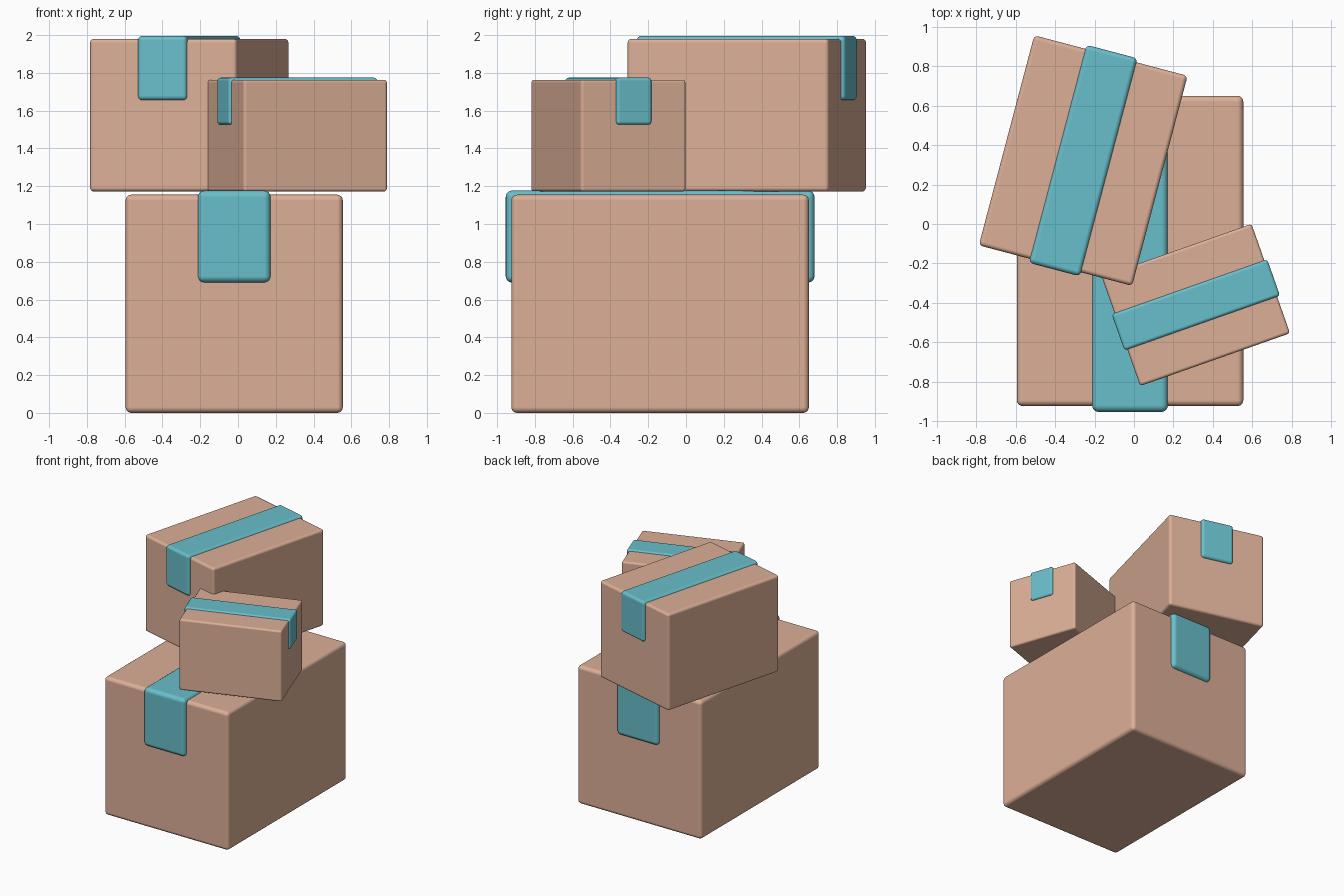
import bpy, bmesh
from math import radians

if "Cube" in bpy.data.objects:
    bpy.data.objects.remove(bpy.data.objects["Cube"])


def material(name, rgb):
    m = bpy.data.materials.new(name)
    m.diffuse_color = (*rgb, 1)
    m.use_nodes = True
    m.node_tree.nodes["Principled BSDF"].inputs["Base Color"].default_value = m.diffuse_color
    return m


CARD = material("cardboard", (0.72, 0.43, 0.31))
TAPE = material("tape", (0.14, 0.52, 0.60))


def prism(name, profile, width, mat, bevel):
    """Extrude a closed (y, z) profile along x, centred, with rounded edges."""
    bm = bmesh.new()
    face = bm.faces.new([bm.verts.new((-width / 2, y, z)) for y, z in profile])
    ext = bmesh.ops.extrude_face_region(bm, geom=[face])["geom"]
    verts = [v for v in ext if isinstance(v, bmesh.types.BMVert)]
    bmesh.ops.translate(bm, vec=(width, 0, 0), verts=verts)
    bmesh.ops.recalc_face_normals(bm, faces=bm.faces)
    for f in bm.faces:
        f.smooth = True
    me = bpy.data.meshes.new(name)
    bm.to_mesh(me)
    bm.free()
    me.materials.append(mat)
    ob = bpy.data.objects.new(name, me)
    bpy.context.collection.objects.link(ob)
    mod = ob.modifiers.new("round_edges", "BEVEL")
    mod.width = bevel
    mod.segments = 4
    mod.harden_normals = True
    return ob


def parcel(name, loc, angle, scale):
    w, l, h = 1.15, 1.575, 1.155
    hl = l / 2
    # cardboard box
    box = prism(name + "_box", [(-hl, 0), (hl, 0), (hl, h), (-hl, h)], w, CARD, 0.03)
    # tape strap folded over both ends, partly sunk into the box
    o, i, top, low, t = hl + 0.03, hl - 0.055, h + 0.022, 0.69, 0.085
    strap = prism(name + "_tape",
                  [(-o, low), (-i, low), (-i, top - t), (i, top - t),
                   (i, low), (o, low), (o, top), (-o, top)], 0.385, TAPE, 0.034)
    for ob in (box, strap):
        ob.location = loc
        ob.rotation_euler.z = radians(angle)
        ob.scale = (scale,) * 3


# large parcel below, two smaller ones stacked on it
parcel("large", (-0.02, -0.137, 0), 0, 1)
parcel("medium", (-0.258, 0.322, 1.172), -14.8, 0.7)
parcel("small", (0.314, -0.411, 1.172), -70.6, 0.512)
